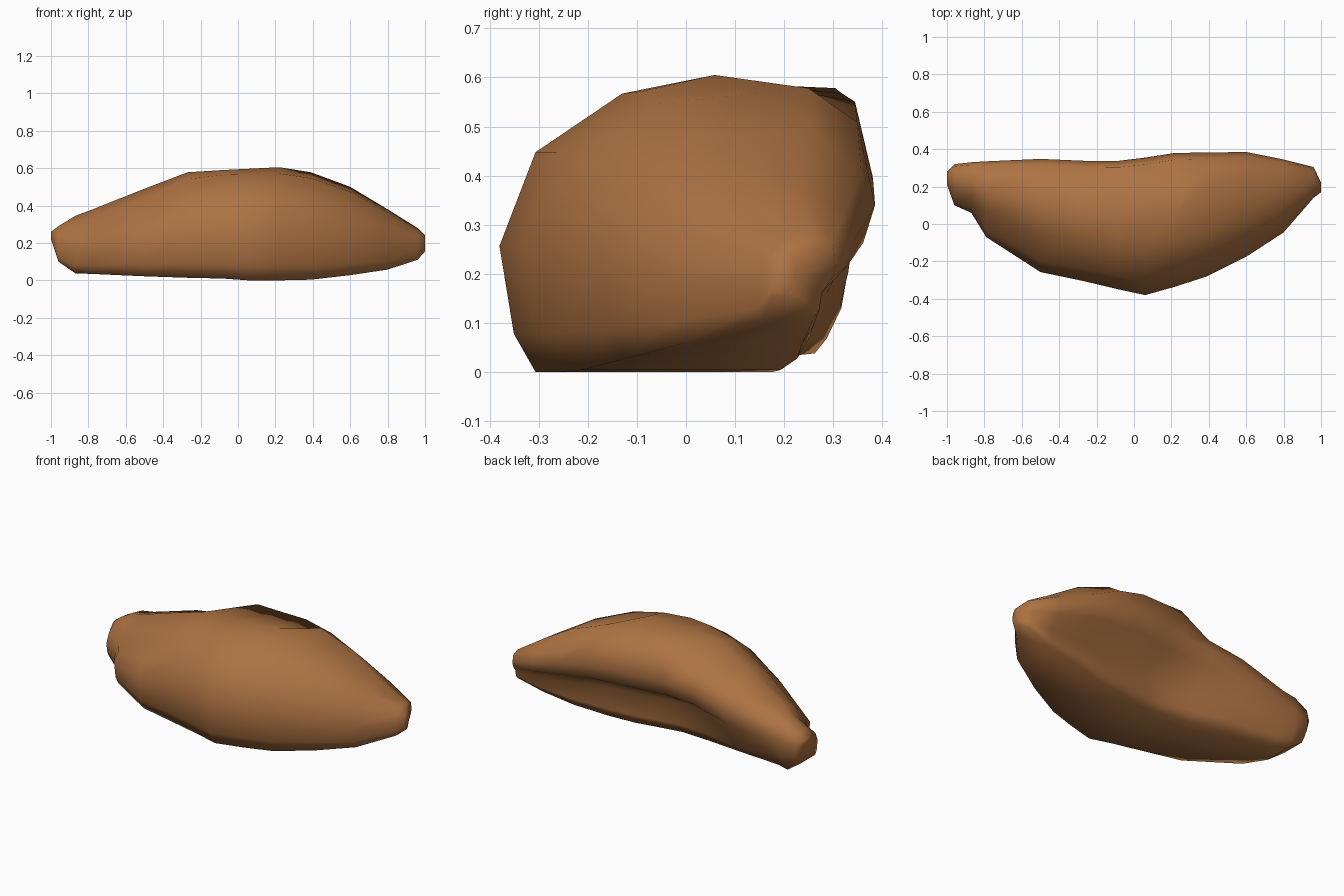
import bpy
import bmesh

default_cube = bpy.data.objects.get("Cube")
if default_cube:
    bpy.data.objects.remove(default_cube, do_unlink=True)


def make_material(name, colour):
    material = bpy.data.materials.new(name)
    material.use_nodes = True
    material.diffuse_color = colour
    material.node_tree.nodes["Principled BSDF"].inputs["Base Color"].default_value = colour
    return material


# Stations along the crescent: x, front y, back y, bottom z, top z, hollow depth,
# crest position, front shoulder height, back shoulder height (fractions)
stations = [
    (-1, 0.21, 0.28, 0.22, 0.26, 0, 0.6, 0.7, 0.9),
    (-0.96, 0.1, 0.32, 0.1, 0.29, 0, 0.6, 0.7, 0.95),
    (-0.87, 0.06, 0.33, 0.038, 0.345, 0, 0.6, 0.6, 0.93),
    (-0.79, -0.07, 0.335, 0.035, 0.375, 0, 0.6, 0.55, 0.89),
    (-0.5, -0.257, 0.348, 0.022, 0.49, 0.03, 0.6, 0.6, 0.86),
    (-0.27, -0.305, 0.338, 0.014, 0.578, 0.12, 0.55, 0.72, 0.8),
    (-0.08, -0.35, 0.338, 0.01, 0.59, 0.16, 0.55, 0.76, 0.98),
    (0.06, -0.38, 0.355, 0, 0.597, 0.17, 0.58, 0.75, 0.95),
    (0.22, -0.335, 0.38, 0, 0.605, 0.17, 0.55, 0.74, 0.91),
    (0.39, -0.28, 0.382, 0.004, 0.578, 0.16, 0.8, 0.74, 0.88),
    (0.6, -0.175, 0.385, 0.028, 0.5, 0.12, 0.76, 0.74, 0.8),
    (0.8, -0.045, 0.345, 0.058, 0.38, 0.07, 0.7, 0.74, 0.85),
    (0.96, 0.14, 0.305, 0.11, 0.28, 0.02, 0.7, 0.74, 0.9),
    (1, 0.17, 0.22, 0.155, 0.24, 0, 0.6, 0.74, 0.9),
]


def section_outline(crest, front_shoulder, back_shoulder):
    """Depth fraction, height fraction and share of the hollow, front to back."""
    return [
        (0.1, 0, 0), (0.04, 0.13, 0), (0, 0.43, 0), (0.1, front_shoulder, 0),
        (0.34, (front_shoulder + 1.15) / 2, 0), (crest, 1, 0),
        (0.95, back_shoulder, 0), (1, 0.66, 0), (0.99, 0.5, 0.15),
        (0.95, 0.3, 1), (0.84, 0.1, 0.35), (0.75, 0, 0.15),
    ]


def make_section(bm, station):
    x, front, back, bottom, top, hollow, *shape = station
    ring = []
    for depth, height, share in section_outline(*shape):
        y = front + (back - front) * depth - hollow * share
        z = bottom + (top - bottom) * height
        ring.append(bm.verts.new((x, y, z)))
    return ring


# Loft the crescent body through its sections and close both tips
bm = bmesh.new()
rings = [make_section(bm, station) for station in stations]
count = len(rings[0])
for ring, following in zip(rings, rings[1:]):
    for i in range(count):
        j = (i + 1) % count
        bm.faces.new((ring[i], ring[j], following[j], following[i]))
bm.faces.new(rings[0])
bm.faces.new(rings[-1])
bmesh.ops.recalc_face_normals(bm, faces=bm.faces)
for face in bm.faces:
    face.smooth = True

mesh = bpy.data.meshes.new("crescent_body")
bm.to_mesh(mesh)
bm.free()
mesh.materials.append(make_material("warm brown", (0.42, 0.17, 0.055, 1)))
body = bpy.data.objects.new("crescent_body", mesh)
bpy.context.collection.objects.link(body)
